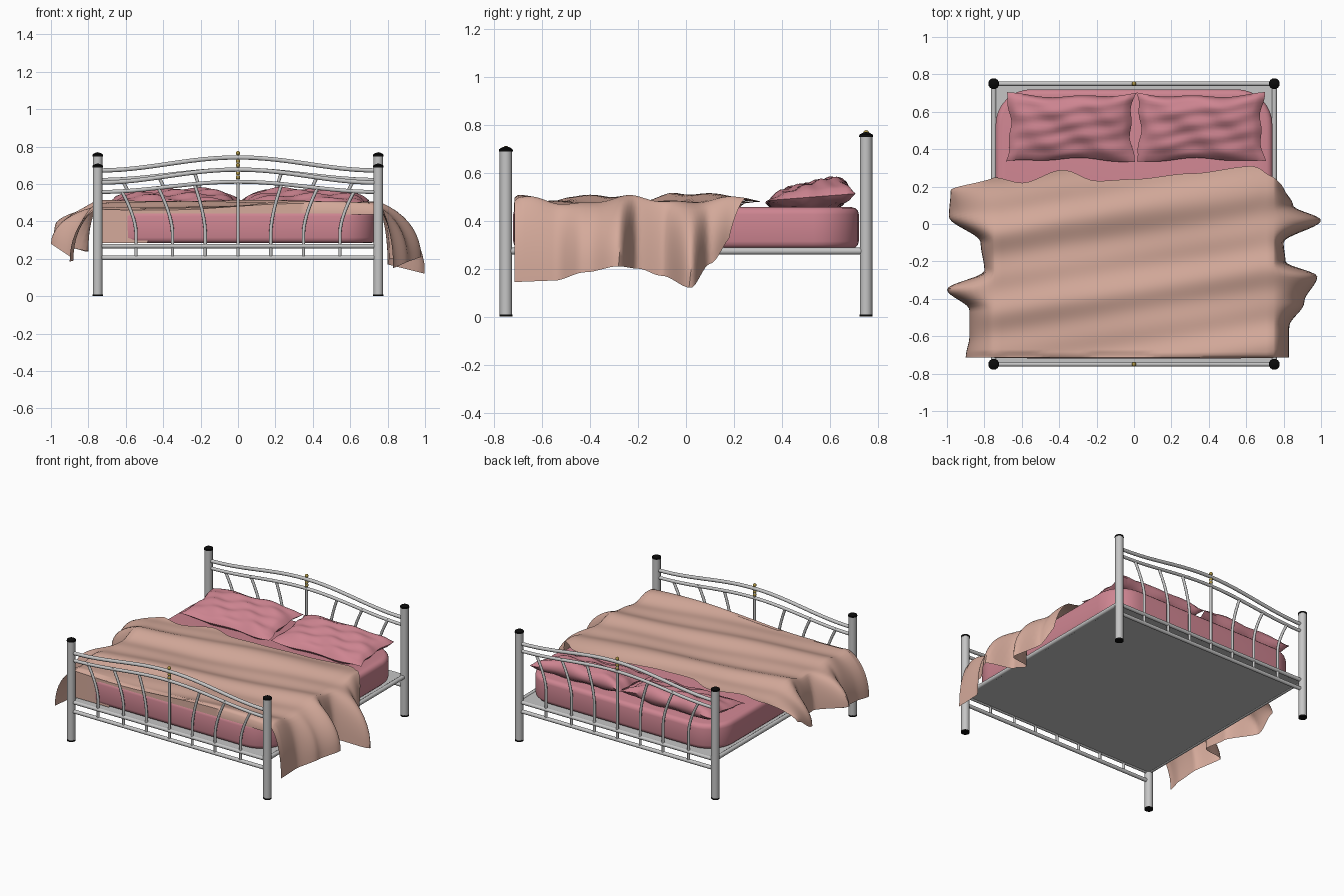
import bpy, bmesh, math

cube = bpy.data.objects.get("Cube")
if cube:
    bpy.data.objects.remove(cube, do_unlink=True)


def material(name, r, g, b):
    m = bpy.data.materials.new(name)
    m.use_nodes = True
    m.diffuse_color = (r, g, b, 1)
    m.node_tree.nodes["Principled BSDF"].inputs["Base Color"].default_value = (r, g, b, 1)
    return m


METAL = material("light grey metal", .56, .56, .56)
BLACK = material("black plastic", .003, .003, .003)
GOLD = material("gold", .42, .30, .06)
PINK = material("rose fabric", .62, .235, .285)
TAN = material("tan blanket", .66, .40, .325)


def finish(name, bm, *mats, angle=40, recalc=True):
    if recalc:
        bmesh.ops.recalc_face_normals(bm, faces=bm.faces)
    me = bpy.data.meshes.new(name)
    bm.to_mesh(me)
    bm.free()
    for m in mats:
        me.materials.append(m)
    ob = bpy.data.objects.new(name, me)
    bpy.context.collection.objects.link(ob)
    bpy.ops.object.select_all(action='DESELECT')
    ob.select_set(True)
    bpy.context.view_layer.objects.active = ob
    bpy.ops.object.shade_smooth_by_angle(angle=math.radians(angle))
    return ob


def tube(name, points, radius):
    cu = bpy.data.curves.new(name, 'CURVE')
    cu.dimensions = '3D'
    cu.bevel_depth = radius
    cu.bevel_resolution = 3
    cu.use_fill_caps = True
    sp = cu.splines.new('POLY')
    sp.points.add(len(points) - 1)
    for p, co in zip(sp.points, points):
        p.co = (*co, 1)
    cu.materials.append(METAL)
    ob = bpy.data.objects.new(name, cu)
    bpy.context.collection.objects.link(ob)
    bpy.ops.object.select_all(action='DESELECT')
    ob.select_set(True)
    bpy.context.view_layer.objects.active = ob
    bpy.ops.object.convert(target='MESH')
    bpy.ops.object.shade_smooth_by_angle(angle=math.radians(40))


def lookup(table, q):
    """Eased interpolation through (position, value...) rows."""
    if q <= table[0][0]:
        return table[0][1:]
    for a, b in zip(table, table[1:]):
        if q <= b[0]:
            t = (q - a[0]) / (b[0] - a[0])
            t = t * t * (3 - 2 * t)
            return [i + (j - i) * t for i, j in zip(a[1:], b[1:])]
    return table[-1][1:]


def skin(bm, rows):
    """Quads between rows of vertices."""
    for a, b in zip(rows, rows[1:]):
        for i in range(len(a) - 1):
            bm.faces.new((a[i], a[i + 1], b[i + 1], b[i]))


# Corner posts with black caps and feet
def post(name, x, y, h):
    bm = bmesh.new()
    profile = [(0, 0), (.027, 0), (.027, .01), (.026, .01), (.026, h - .022),
               (.029, h - .022), (.028, h - .012), (.014, h - .004), (0, h)]
    vs = [bm.verts.new((x + r, y, z)) for r, z in profile]
    es = [bm.edges.new(e) for e in zip(vs, vs[1:])]
    bmesh.ops.spin(bm, geom=vs + es, cent=(x, y, 0), axis=(0, 0, 1),
                   angle=math.tau, steps=20)
    bmesh.ops.remove_doubles(bm, verts=bm.verts, dist=.0002)
    for f in bm.faces:
        z = f.calc_center_median().z
        f.material_index = int(z < .0101 or z > h - .0225)
    finish(name, bm, METAL, BLACK)


# End boards: arched rails, bent balusters, beads
def board(name, y, lift):
    def arch(base, rise):
        xs = [-.75 + 1.5 * i / 24 for i in range(25)]
        return [(x, y, base + lift + rise * .5 * (1 + math.cos(math.pi * x / .75))) for x in xs]

    tube(name + "_top_rail", arch(.607, .07), .012)
    tube(name + "_second_rail", arch(.557, .055), .011)
    tube(name + "_lower_rail", [(-.75, y, .205), (.75, y, .205)], .013)
    tube(name + "_frame_rail", [(-.75, y, .268), (.75, y, .268)], .013)
    tube(name + "_centre_baluster", [(0, y, .205), (0, y, .68 + lift)], .009)
    for side in (-1, 1):
        for foot, lean, top in ((.175, .06, .603), (.35, .08, .587), (.545, .08, .567)):
            path = [(side * foot, y, .205), (side * foot, y, .34 + lift)]
            for i in range(1, 9):
                t = i / 8
                path.append((side * (foot + lean * t ** 1.6), y,
                             .34 + lift + (top - .34) * t))
            tube(name + "_baluster", path, .009)
    for z in (.70, .657, .635):
        bm = bmesh.new()
        bmesh.ops.create_uvsphere(bm, u_segments=12, v_segments=8, radius=.012)
        bmesh.ops.translate(bm, verts=bm.verts, vec=(0, y, z + lift))
        finish(name + "_bead", bm, GOLD, angle=60)


for end, y, h, lift in (("foot", -.75, .71, 0), ("head", .75, .77, .065)):
    for side, x in (("left", .75), ("right", -.75)):
        post(f"{end}_{side}_post", x, y, h)
    board(end + "board", y, lift)

# Side rails and base panel
for side, x in (("left", .75), ("right", -.75)):
    tube(side + "_side_rail", [(x, -.75, .273), (x, .75, .273)], .015)


def box(sx, sy, z0, z1):
    bm = bmesh.new()
    bmesh.ops.create_cube(bm, size=1)
    for v in bm.verts:
        v.co = (v.co.x * sx, v.co.y * sy, z0 if v.co.z < 0 else z1)
    return bm


finish("base_panel", box(1.5, 1.5, .262, .28), METAL)

# Mattress with rounded corners and soft rims
bm = box(1.48, 1.44, .284, .456)
upright = [e for e in bm.edges if abs(e.verts[0].co.z - e.verts[1].co.z) > .1]
bmesh.ops.bevel(bm, geom=upright, offset=.19, segments=8, profile=.5, affect='EDGES')
rims = [e for e in bm.edges if abs(e.verts[0].co.z - e.verts[1].co.z) < .01]
bmesh.ops.bevel(bm, geom=rims, offset=.03, segments=3, profile=.5, affect='EDGES')
finish("mattress", bm, PINK)


# Pillows: pinched corners, thicker towards the head
def pillow(name, cx, phase):
    bm = bmesh.new()
    n, m = 28, 20
    for face in (1, -1):
        rows = []
        for j in range(m + 1):
            v = 2 * j / m - 1
            row = []
            for i in range(n + 1):
                u = 2 * i / n - 1
                x = cx + .345 * u * (1 - .07 * (1 - v * v)) + .006 * math.sin(7 * v + phase)
                y = .515 + .185 * v * (1 - .1 * (1 - u * u)) + .006 * math.sin(6 * u + phase)
                puff = (max(0, 1 - u ** 4) * max(0, 1 - v ** 4)) ** .6
                mid = .498 + .025 * v + .012 * u * u * math.sin(3 * u + phase) * v
                crease = .008 * math.sin(8 * u + 5 * v + phase) + .005 * math.sin(13 * v - 4 * u)
                z = mid + face * puff * (.056 + .016 * v + crease)
                row.append(bm.verts.new((x, y, max(z, .452))))
            rows.append(row)
        skin(bm, rows)
    bmesh.ops.remove_doubles(bm, verts=bm.verts, dist=.0005)
    finish(name, bm, PINK, angle=60)


pillow("right_pillow", -.34, .6)
pillow("left_pillow", .355, 2.2)

# Blanket hems: y, outer x, hem height
HEMS = {
    1: [(-.715, .83, .145), (-.55, .83, .15), (-.42, .91, .185), (-.28, .98, .21),
        (-.2, .81, .2), (-.1, .80, .17), (.02, 1.0, .12), (.1, .85, .22), (.2, .80, .34)],
    -1: [(-.715, .90, .185), (-.6, .88, .19), (-.46, .88, .2), (-.35, 1.0, .28),
         (-.25, .80, .24), (-.1, .82, .24), (.04, .99, .29), (.18, .98, .37), (.26, .84, .44)],
}
HEAD_EDGE = [(-.75, .25), (-.6, .22), (-.38, .29), (-.2, .23), (.0, .24), (.3, .27),
             (.64, .31), (.75, .25)]


def blanket_height(x, y):
    z = .485 + .012 * math.sin(15 * y - 2.2 * x + .6) + .006 * math.sin(31 * y - 5 * x)
    z += .005 * math.sin(4 * x + 9 * y)
    z += .014 * math.exp(-((y - .12 - .2 * x) / .07) ** 2)
    return max(z, .464) - .012 * (y < -.7)


bm = bmesh.new()
rows, front = [], []
TOP, HANG, LEN = 40, 10, 64
for j in range(LEN + 1):
    v = j / LEN
    row = []
    for i in range(-HANG, TOP + HANG + 1):
        k = min(max(i, 0), TOP)
        x = -.745 + 1.49 * k / TOP
        edge = lookup(HEAD_EDGE, x)[0]
        t = abs(i - k) / HANG
        y = -.715 + v * (edge - .07 * t + .715)
        z = blanket_height(x, y)
        if t:
            side = 1 if x > 0 else -1
            out, hem = lookup(HEMS[side], y)
            x = side * (.745 + (out - .745) * math.sin(t * math.pi / 2))
            z += (hem - z) * t ** 1.5
        row.append(bm.verts.new((x, y, z)))
    rows.append(row)
skin(bm, rows)

# Front fold of the blanket, longer at one corner
front = rows[0][HANG:HANG + TOP + 1]
fold = [bm.verts.new((v.co.x, -.716, .285 if v.co.x < -.47 else .437)) for v in front]
skin(bm, [fold, front])
finish("blanket", bm, TAN, angle=50)
